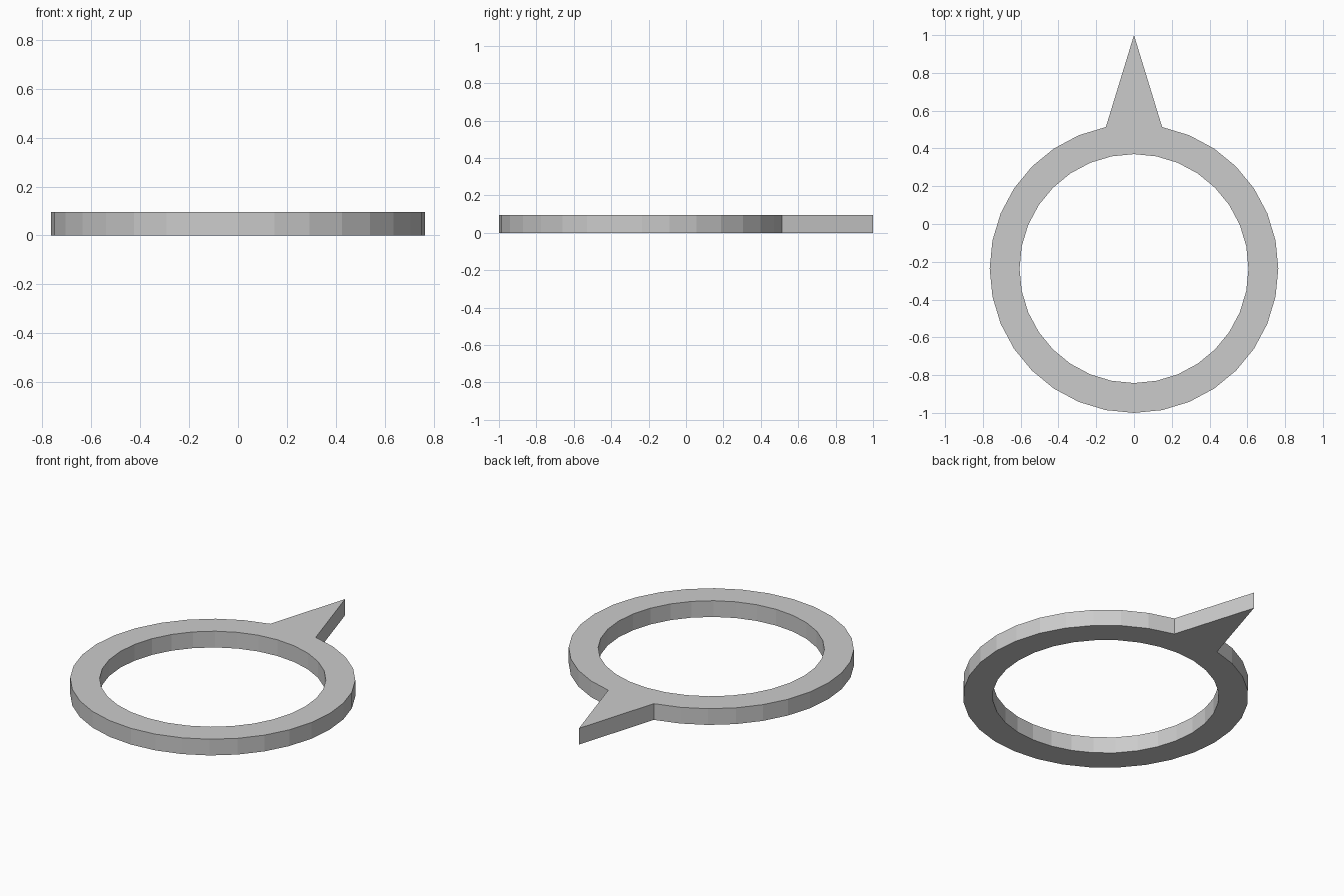
import bpy, bmesh
from math import sin, cos, tau

if "Cube" in bpy.data.objects:
    bpy.data.objects.remove(bpy.data.objects["Cube"])

SIDES = 32
CENTRE_Y, OUTER_R, INNER_R, HEIGHT = -0.236, 0.764, 0.606, 0.096


def ring_points(radius):
    # Starts at the back (+y) so point 0 lies under the spike
    return [(radius * sin(tau * i / SIDES), CENTRE_Y + radius * cos(tau * i / SIDES))
            for i in range(SIDES)]


outer = ring_points(OUTER_R)
inner = ring_points(INNER_R)
outer[0] = (0, 1)  # pull the rear outer point out into the pointed spike

# Flat pointed ring, extruded upward
bm = bmesh.new()
o = [bm.verts.new((x, y, 0)) for x, y in outer]
n = [bm.verts.new((x, y, 0)) for x, y in inner]
for i in range(SIDES):
    j = (i + 1) % SIDES
    bm.faces.new((o[i], o[j], n[j], n[i]))
result = bmesh.ops.extrude_face_region(bm, geom=bm.faces[:], use_keep_orig=True)
top = [g for g in result["geom"] if isinstance(g, bmesh.types.BMVert)]
bmesh.ops.translate(bm, verts=top, vec=(0, 0, HEIGHT))
bmesh.ops.recalc_face_normals(bm, faces=bm.faces[:])

mesh = bpy.data.meshes.new("pointed_ring")
bm.to_mesh(mesh)
bm.free()
bpy.context.collection.objects.link(bpy.data.objects.new("pointed_ring", mesh))
